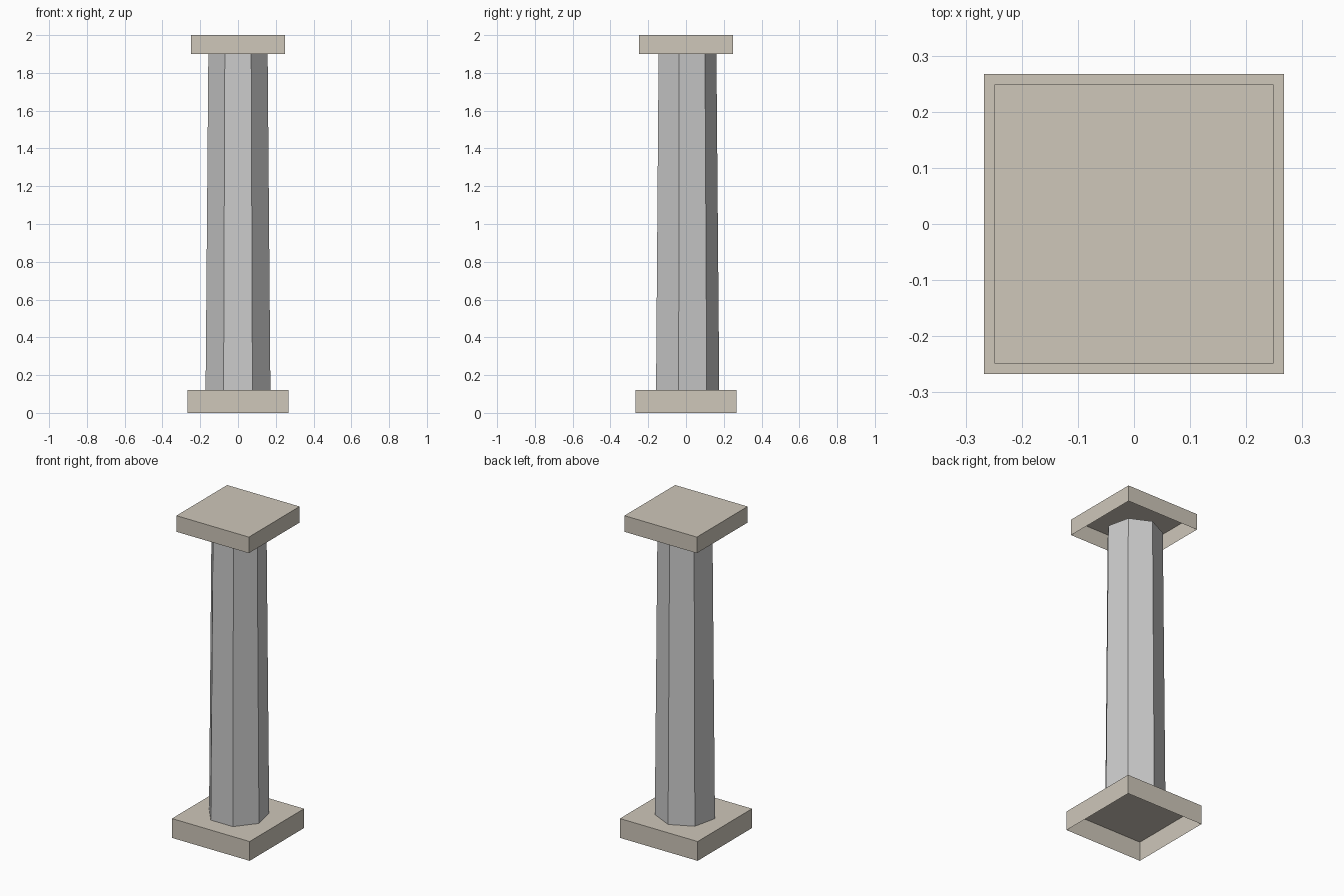
import bpy, bmesh, math

if "Cube" in bpy.data.objects:
    bpy.data.objects.remove(bpy.data.objects["Cube"])

stone = bpy.data.materials.new("warm_stone")
stone.diffuse_color = (0.62, 0.57, 0.49, 1)
stone.use_nodes = True
stone.node_tree.nodes["Principled BSDF"].inputs["Base Color"].default_value = stone.diffuse_color


def prism(name, sides, r_low, r_high, z_low, z_high, start, top=False, mat=None):
    """Tapered prism, open underneath, with an optional top face."""
    bm = bmesh.new()
    rings = []
    for r, z in ((r_low, z_low), (r_high, z_high)):
        angles = [start + 2 * math.pi * i / sides for i in range(sides)]
        rings.append([bm.verts.new((r * math.cos(a), r * math.sin(a), z)) for a in angles])
    low, high = rings
    for i in range(sides):
        j = (i + 1) % sides
        bm.faces.new((low[i], low[j], high[j], high[i]))
    if top:
        bm.faces.new(high)
    mesh = bpy.data.meshes.new(name)
    bm.to_mesh(mesh)
    bm.free()
    if mat:
        mesh.materials.append(mat)
    obj = bpy.data.objects.new(name, mesh)
    bpy.context.collection.objects.link(obj)
    return obj


# Square slabs: hollow, open on the underside
for name, half, z0, z1 in (("base_slab", 0.267, 0, 0.12), ("top_slab", 0.249, 1.9, 2.0)):
    r = half * math.sqrt(2)
    prism(name, 4, r, r, z0, z1, math.pi / 4, top=True, mat=stone)

# Seven-sided tapering shaft, one corner towards the back
prism("column_shaft", 7, 0.176, 0.161, 0.12, 1.9, math.pi / 2)
